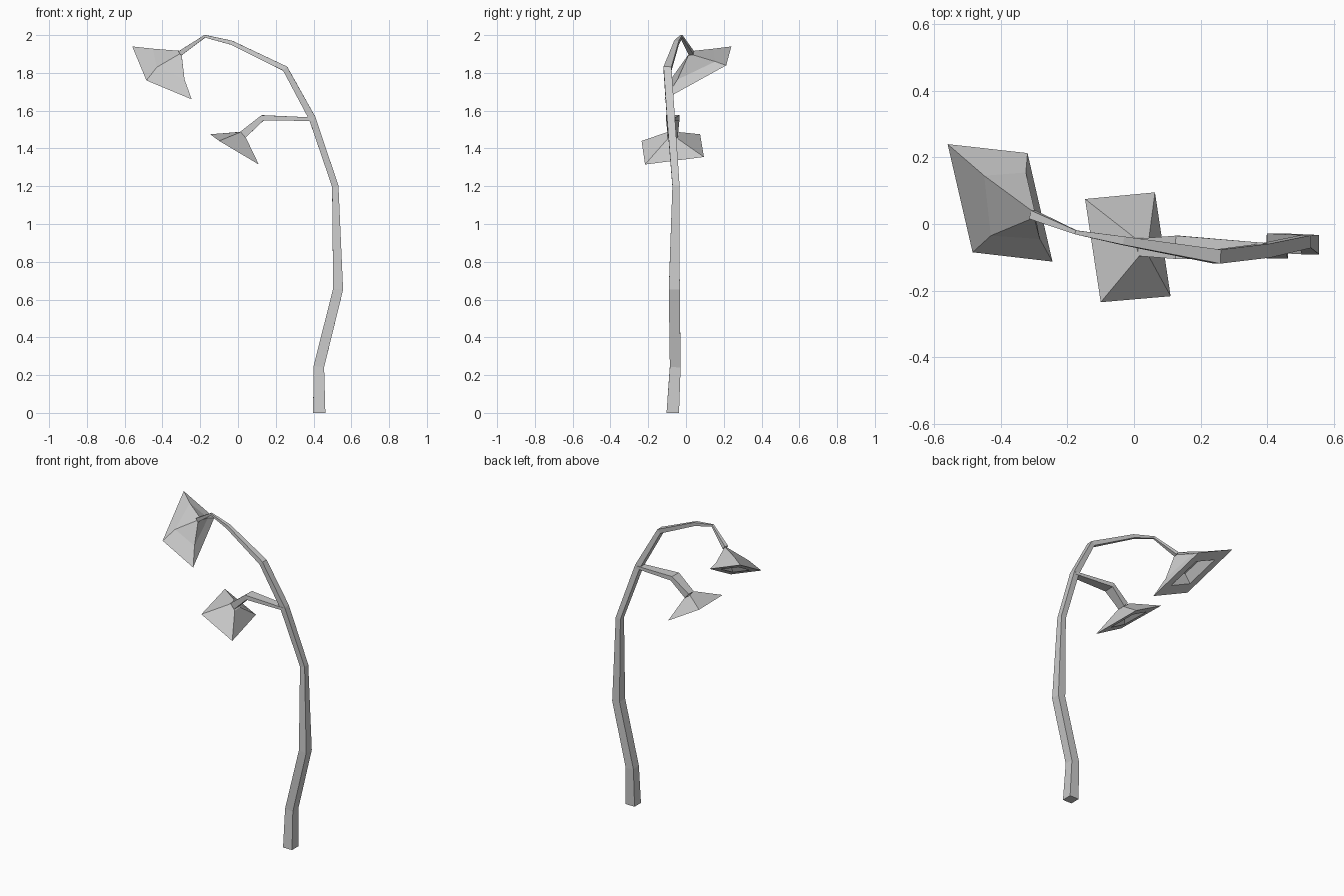
import bpy
import bmesh
from mathutils import Vector

cube = bpy.data.objects.get("Cube")
if cube:
    bpy.data.objects.remove(cube, do_unlink=True)

# Single plain grey material
grey = bpy.data.materials.new("plain grey")
grey.use_nodes = True
COLOUR = (0.6, 0.6, 0.6, 1)
grey.diffuse_color = COLOUR
grey.node_tree.nodes["Principled BSDF"].inputs["Base Color"].default_value = COLOUR


def loft(name, rings):
    """Join four-cornered rings into a closed, flat-shaded skin."""
    bm = bmesh.new()
    loops = [[bm.verts.new(p) for p in ring] for ring in rings]
    for a, b in zip(loops, loops[1:]):
        for i in range(4):
            j = (i + 1) % 4
            bm.faces.new((a[i], a[j], b[j], b[i]))
    bm.faces.new(loops[0])
    bm.faces.new(loops[-1])
    bmesh.ops.recalc_face_normals(bm, faces=bm.faces)
    mesh = bpy.data.meshes.new(name)
    bm.to_mesh(mesh)
    bm.free()
    mesh.materials.append(grey)
    obj = bpy.data.objects.new(name, mesh)
    bpy.context.collection.objects.link(obj)
    return obj


def stalk(name, path, first_dir=None):
    """Sweep a rectangle along (x, y, z, width, depth) stations."""
    pts = [Vector(p[:3]) for p in path]
    rings = []
    for i, (p, station) in enumerate(zip(pts, path)):
        before = (p - pts[i - 1]).normalized() if i else Vector()
        after = (pts[i + 1] - p).normalized() if i + 1 < len(pts) else Vector()
        t = (before + after).normalized()
        if i == 0 and first_dir:
            t = Vector(first_dir)
        side = Vector((0, 1, 0)).cross(t).normalized()
        up = t.cross(side)
        w, d = station[3] / 2, station[4] / 2
        rings.append([p + side * w * s + up * d * u
                      for s, u in ((-1, -1), (1, -1), (1, 1), (-1, 1))])
    return loft(name, rings)


def blossom(name, neck, rim, middle=None):
    """Four-sided bell with a flat rim around a shallow square hollow."""
    neck = [Vector(p) for p in neck]
    rim = [Vector(p) for p in rim]
    centre = sum(rim, Vector()) / 4
    apex = sum(neck, Vector()) / 4
    lip = [p.lerp(centre, 0.45) for p in rim]
    hollow = [p.lerp(apex, 0.35) for p in lip]
    rings = [neck] + ([middle] if middle else []) + [rim, lip, hollow]
    return loft(name, rings)


# Main stem, rising from the foot and arching over
stalk("main_stem", [
    (0.43, -0.07, 0, 0.065, 0.066),
    (0.428, -0.057, 0.245, 0.056, 0.057),
    (0.53, -0.062, 0.655, 0.053, 0.058),
    (0.515, -0.053, 1.2, 0.034, 0.038),
    (0.393, -0.08, 1.56, 0.036, 0.042),
    (0.25, -0.098, 1.822, 0.03, 0.042),
    (-0.035, -0.05, 1.96, 0.022, 0.025),
    (-0.175, -0.025, 1.994, 0.014, 0.012),
    (-0.305, 0.028, 1.905, 0.026, 0.026),
], first_dir=(0, 0, 1))

# Side branch
stalk("side_branch", [
    (0.40, -0.08, 1.555, 0.018, 0.045),
    (0.13, -0.07, 1.562, 0.03, 0.07),
    (0.025, -0.07, 1.472, 0.042, 0.052),
])

# Large upper blossom with bent side panels
blossom("upper_blossom",
        [(-0.31, 0.042, 1.917), (-0.298, 0.038, 1.895),
         (-0.298, 0.012, 1.892), (-0.31, 0.015, 1.9)],
        [(-0.56, 0.24, 1.94), (-0.32, 0.213, 1.84),
         (-0.245, -0.113, 1.66), (-0.485, -0.085, 1.76)],
        [(-0.45, 0.145, 1.928), (-0.325, 0.155, 1.86),
         (-0.283, -0.045, 1.765), (-0.43, -0.035, 1.83)])

# Smaller lower blossom
blossom("lower_blossom",
        [(0, -0.04, 1.487), (0.045, -0.042, 1.45),
         (0.045, -0.098, 1.45), (0.015, -0.097, 1.487)],
        [(-0.147, 0.075, 1.475), (0.063, 0.095, 1.355),
         (0.11, -0.217, 1.315), (-0.1, -0.235, 1.44)])
